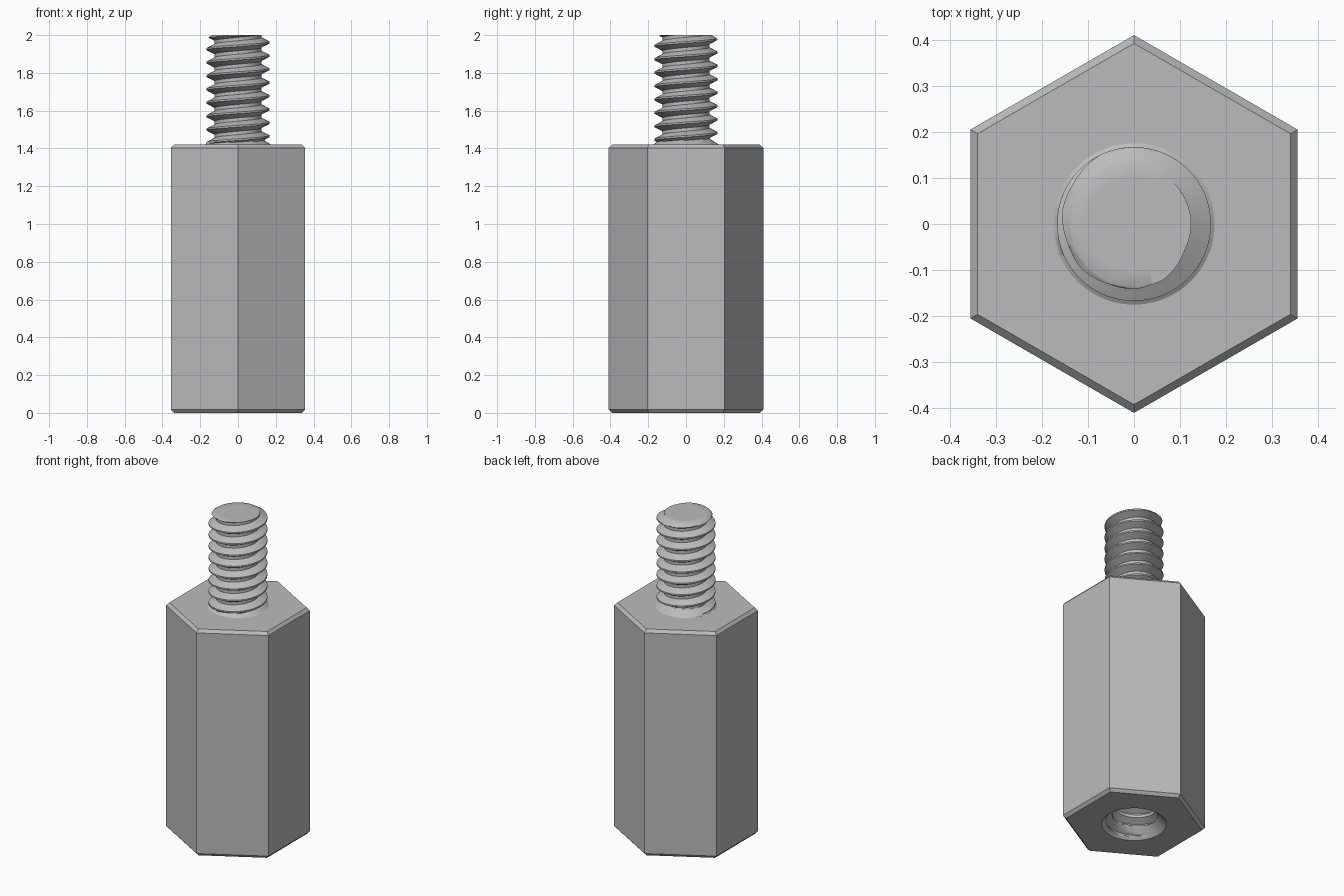
import bpy, bmesh, math

if "Cube" in bpy.data.objects:
    bpy.data.objects.remove(bpy.data.objects["Cube"], do_unlink=True)

SEG, ROWS, PITCH = 96, 16, 0.071
BODY_TOP, STUD_TOP = 1.42, 2.0
CREST, ROOT = 0.167, 0.124
HOLE_RIM, HOLE_DEPTH = 0.184, 0.8
HEX_R, BEVEL = 0.41, 0.018

steel = bpy.data.materials.new("plain steel grey")
steel.use_nodes = True
GREY = (0.5, 0.5, 0.5, 1)
steel.diffuse_color = GREY
steel.node_tree.nodes["Principled BSDF"].inputs["Base Color"].default_value = GREY


def polar(r, j, z):
    a = 2 * math.pi * j / SEG
    return (r * math.cos(a), r * math.sin(a), z)


def thread(phase):
    """Thread radius: root flat, rising flank, crest flat, falling flank."""
    t = (phase % 1) * ROWS
    rise = min(max((t - 4) / 5, 0), 1, max((16 - t) / 5, 0))
    return ROOT + (CREST - ROOT) * rise


def helix(bm, z0, z1, limit):
    """Right-handed threaded surface cut flat at z0 and z1; returns its radius rule."""
    def radius(j, z):
        return limit(thread((z - z0) / PITCH - j / SEG), z)

    count = ROWS * (math.ceil((z1 - z0) / PITCH) + 1)
    grid = []
    for j in range(SEG + 1):
        column = []
        for i in range(-ROWS, count + 1):
            z = min(max(z0 + (i / ROWS + j / SEG) * PITCH, z0), z1)
            column.append(bm.verts.new(polar(radius(j, z), j, z)))
        grid.append(column)
    for a, b in zip(grid, grid[1:]):
        for i in range(len(a) - 1):
            quad = (a[i], b[i], b[i + 1], a[i + 1])
            heights = [v.co.z for v in quad]
            if max(heights) - min(heights) > 1e-6:
                bm.faces.new(quad)
    return radius


def cap(bm, radius, z, inner, tip):
    """Close a threaded end with a flat ring and a centre fan."""
    rim = [bm.verts.new(polar(radius(j, z), j, z)) for j in range(SEG)]
    ring = [bm.verts.new(polar(inner, j, z)) for j in range(SEG)]
    centre = bm.verts.new((0, 0, tip))
    for j in range(SEG):
        k = (j + 1) % SEG
        bm.faces.new((rim[j], rim[k], ring[k], ring[j]))
        bm.faces.new((ring[j], ring[k], centre))


def finish(bm, name, angle):
    bmesh.ops.remove_doubles(bm, verts=bm.verts, dist=1e-4)
    loose = [v for v in bm.verts if not v.link_faces]
    bmesh.ops.delete(bm, geom=loose, context="VERTS")
    bmesh.ops.recalc_face_normals(bm, faces=bm.faces)
    mesh = bpy.data.meshes.new(name)
    bm.to_mesh(mesh)
    bm.free()
    mesh.materials.append(steel)
    ob = bpy.data.objects.new(name, mesh)
    bpy.context.collection.objects.link(ob)
    bpy.ops.object.select_all(action="DESELECT")
    ob.select_set(True)
    bpy.context.view_layer.objects.active = ob
    bpy.ops.object.shade_smooth_by_angle(angle=math.radians(angle))


# Hexagonal body with bevelled ends
bm = bmesh.new()
corners = [SEG // 12 + k * SEG // 6 for k in range(6)]
levels = [(HEX_R - BEVEL, 0), (HEX_R, BEVEL),
          (HEX_R, BODY_TOP - BEVEL), (HEX_R - BEVEL, BODY_TOP)]
rings = [[bm.verts.new(polar(r, j, z)) for j in corners] for r, z in levels]
for low, high in zip(rings, rings[1:]):
    for k in range(6):
        n = (k + 1) % 6
        bm.faces.new((low[k], low[n], high[n], high[k]))
bm.faces.new(rings[-1])

# Underside around the hole mouth
mouth = [bm.verts.new(polar(HOLE_RIM, j, 0)) for j in range(SEG)]
for k, start in enumerate(corners):
    n = (k + 1) % 6
    half = start + SEG // 12
    arc = [mouth[j % SEG] for j in range(start, start + SEG // 6 + 1)]
    bm.faces.new([rings[0][n], rings[0][k]] + arc)

# Threaded blind hole with a countersunk mouth and drill point
hole = helix(bm, 0, HOLE_DEPTH, lambda r, z: max(r, HOLE_RIM - z))
cap(bm, hole, HOLE_DEPTH, 0.1, HOLE_DEPTH + 0.06)
finish(bm, "hex_body", 25)

# Threaded stud with a flared foot and chamfered tip
bm = bmesh.new()
stud = helix(bm, BODY_TOP, STUD_TOP,
             lambda r, z: min(max(r, 0.175 - 1.6 * (z - BODY_TOP)),
                              0.137 + 1.5 * (STUD_TOP - z)))
cap(bm, stud, STUD_TOP, 0.1, STUD_TOP)
finish(bm, "threaded_stud", 45)
